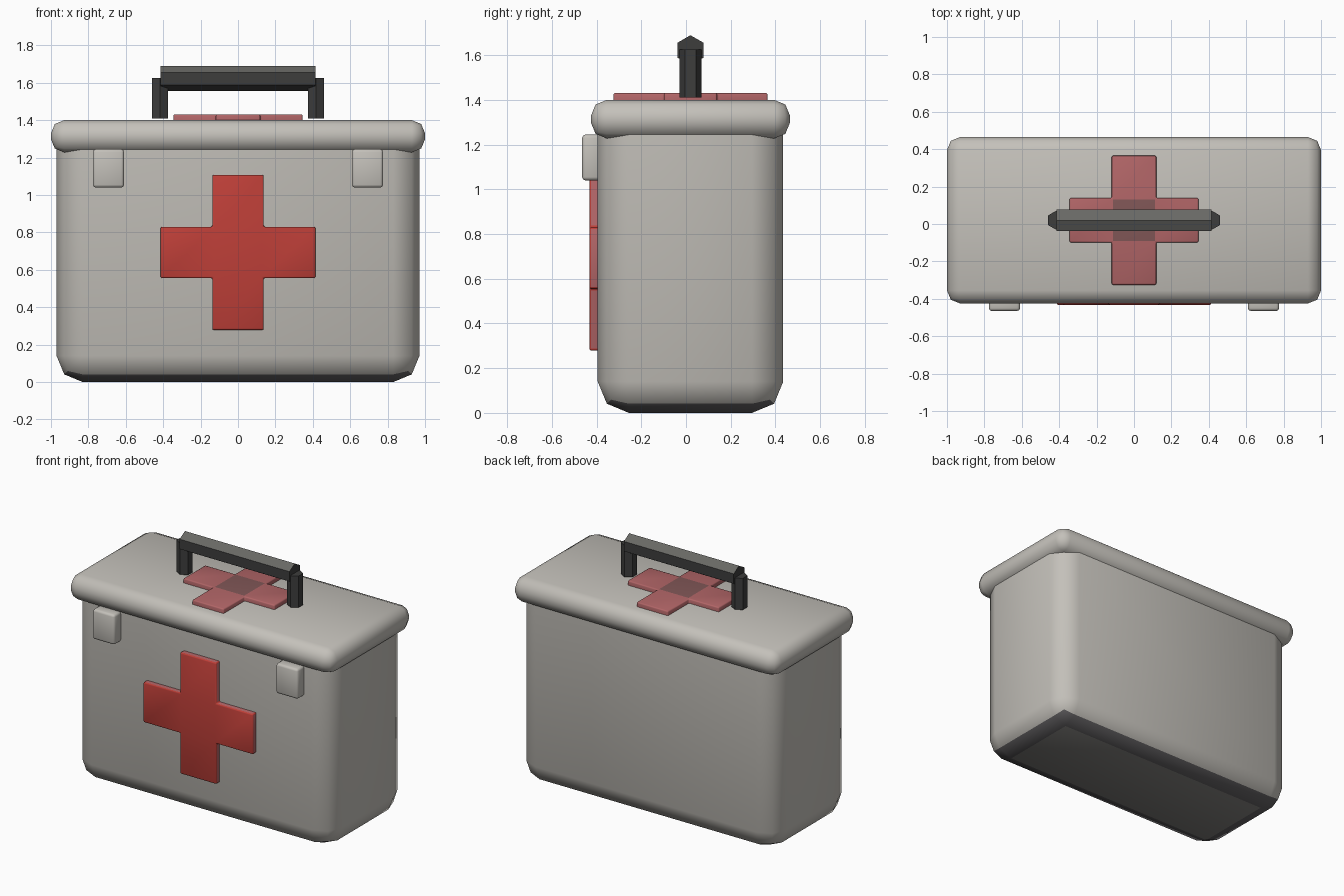
import bpy, bmesh, math
from mathutils import Matrix, Vector

if "Cube" in bpy.data.objects:
    bpy.data.objects.remove(bpy.data.objects["Cube"])

CY = 0.02  # depth centre of the case


def mat(name, rgb):
    m = bpy.data.materials.new(name)
    m.diffuse_color = (*rgb, 1)
    m.use_nodes = True
    m.node_tree.nodes["Principled BSDF"].inputs["Base Color"].default_value = m.diffuse_color
    return m


GREY = mat("case grey", (0.55, 0.53, 0.49))
BASE = mat("base grey", (0.21, 0.205, 0.195))
RIM = mat("base rim dark grey", (0.115, 0.11, 0.115))
RED = mat("cross red", (0.52, 0.05, 0.04))
PINK = mat("faded red", (0.44, 0.13, 0.135))
MAROON = mat("dull maroon", (0.22, 0.095, 0.095))
DARK = mat("handle dark grey", (0.047, 0.047, 0.046))
TOPGREY = mat("handle top grey", (0.14, 0.14, 0.13))


def add(name, bm, mats, angle=50, rule=None):
    """Turn a bmesh into an object, colour faces by rule, smooth by angle."""
    bmesh.ops.recalc_face_normals(bm, faces=bm.faces)
    bm.normal_update()
    for f in bm.faces:
        if rule:
            f.material_index = rule(f)
    me = bpy.data.meshes.new(name)
    bm.to_mesh(me)
    bm.free()
    ob = bpy.data.objects.new(name, me)
    bpy.context.collection.objects.link(ob)
    for m in mats:
        me.materials.append(m)
    bpy.ops.object.select_all(action='DESELECT')
    ob.select_set(True)
    bpy.context.view_layer.objects.active = ob
    bpy.ops.object.shade_smooth_by_angle(angle=math.radians(angle))
    return ob


def box(lo, hi, bevel, segs, edge_test=lambda e: True):
    bm = bmesh.new()
    lo, hi = Vector(lo), Vector(hi)
    size = hi - lo
    bmesh.ops.create_cube(bm, size=1, matrix=Matrix.Translation((lo + hi) / 2)
                          @ Matrix.Diagonal((*size, 1)))
    edges = [e for e in bm.edges if edge_test(e)]
    bmesh.ops.bevel(bm, geom=edges, offset=bevel, segments=segs, profile=0.5,
                    affect='EDGES', clamp_overlap=True)
    return bm


# Case body: rounded corners and underside, flat top hidden in the lid
def body_rule(f):
    if f.normal.z < -0.99:
        return 1
    return 2 if f.calc_center_median().z < 0.04 else 0


add("case_body",
    box((-0.97, CY - 0.415, 0), (0.97, CY + 0.415, 1.3), 0.14, 2,
        lambda e: min(v.co.z for v in e.verts) < 0.1),
    [GREY, BASE, RIM], rule=body_rule)

# Overhanging rounded lid
add("lid", box((-1, CY - 0.445, 1.228), (1, CY + 0.445, 1.4), 0.07, 2), [GREY])

# Front latches
for side, x in (("left", -0.6925), ("right", 0.6925)):
    add(side + "_latch", box((x - 0.083, -0.465, 1.04), (x + 0.083, -0.38, 1.245), 0.015, 2), [GREY])


# Crosses: five quads extruded, outer edges softened
def cross(name, arm, reach, depth, place, mats, rule):
    bm = bmesh.new()
    c = (-reach, -arm, arm, reach)
    for i, j in ((1, 0), (0, 1), (1, 1), (2, 1), (1, 2)):
        bm.faces.new([bm.verts.new((c[a], c[b], 0)) for a, b in
                      ((i, j), (i + 1, j), (i + 1, j + 1), (i, j + 1))])
    bmesh.ops.remove_doubles(bm, verts=bm.verts, dist=1e-4)
    ext = bmesh.ops.extrude_face_region(bm, geom=bm.faces[:])
    top = [v for v in ext["geom"] if isinstance(v, bmesh.types.BMVert)]
    bmesh.ops.translate(bm, verts=top, vec=(0, 0, depth))
    bmesh.ops.recalc_face_normals(bm, faces=bm.faces)
    rims = [e for e in bm.edges if e.calc_face_angle(0) > 1
            and max(v.co.z for v in e.verts) > depth / 2]
    for f in bm.faces:
        f.material_index = rule(f)
    bmesh.ops.bevel(bm, geom=rims, offset=0.008, segments=2, profile=0.5, affect='EDGES')
    bmesh.ops.transform(bm, matrix=place, verts=bm.verts)
    return add(name, bm, mats, 50)


cross("front_cross", 0.137, 0.414, 0.037,
      Matrix.Translation((0, CY - 0.415, 0.693)) @ Matrix.Rotation(math.pi / 2, 4, 'X'),
      [RED, PINK], lambda f: 0 if f.normal.z > 0.5 else 1)
cross("lid_cross", 0.119, 0.345, 0.035, Matrix.Translation((0, CY, 1.396)),
      [PINK, MAROON],
      lambda f: 1 if f.normal.z > 0.5 and f.calc_center_median().xy.length < 0.05 else 0)


# Handle: hexagonal posts and grip
def hexagon(radius, length, place):
    bm = bmesh.new()
    bmesh.ops.create_cone(bm, cap_ends=True, segments=6, radius1=radius, radius2=radius, depth=length)
    # turn so that two corners lie on the local y axis
    v = max(bm.verts, key=lambda w: w.co.y)
    turn = math.pi / 2 - math.atan2(v.co.y, v.co.x)
    bmesh.ops.transform(bm, matrix=place @ Matrix.Rotation(turn, 4, 'Z'), verts=bm.verts)
    return bm


for side, x in (("left", -0.4175), ("right", 0.4175)):
    add(side + "_handle_post", hexagon(0.05, 0.215, Matrix.Translation((x, CY, 1.5175))), [DARK], 20)

# Local z -> x, local y -> z so the grip has a ridge on top
grip = Matrix(((0, 0, 1, 0), (1, 0, 0, CY), (0, 1, 0, 1.6225), (0, 0, 0, 1)))
add("handle_grip", hexagon(0.067, 0.83, grip), [DARK, TOPGREY], 20,
    lambda f: 1 if f.normal.z > 0.3 else 0)
